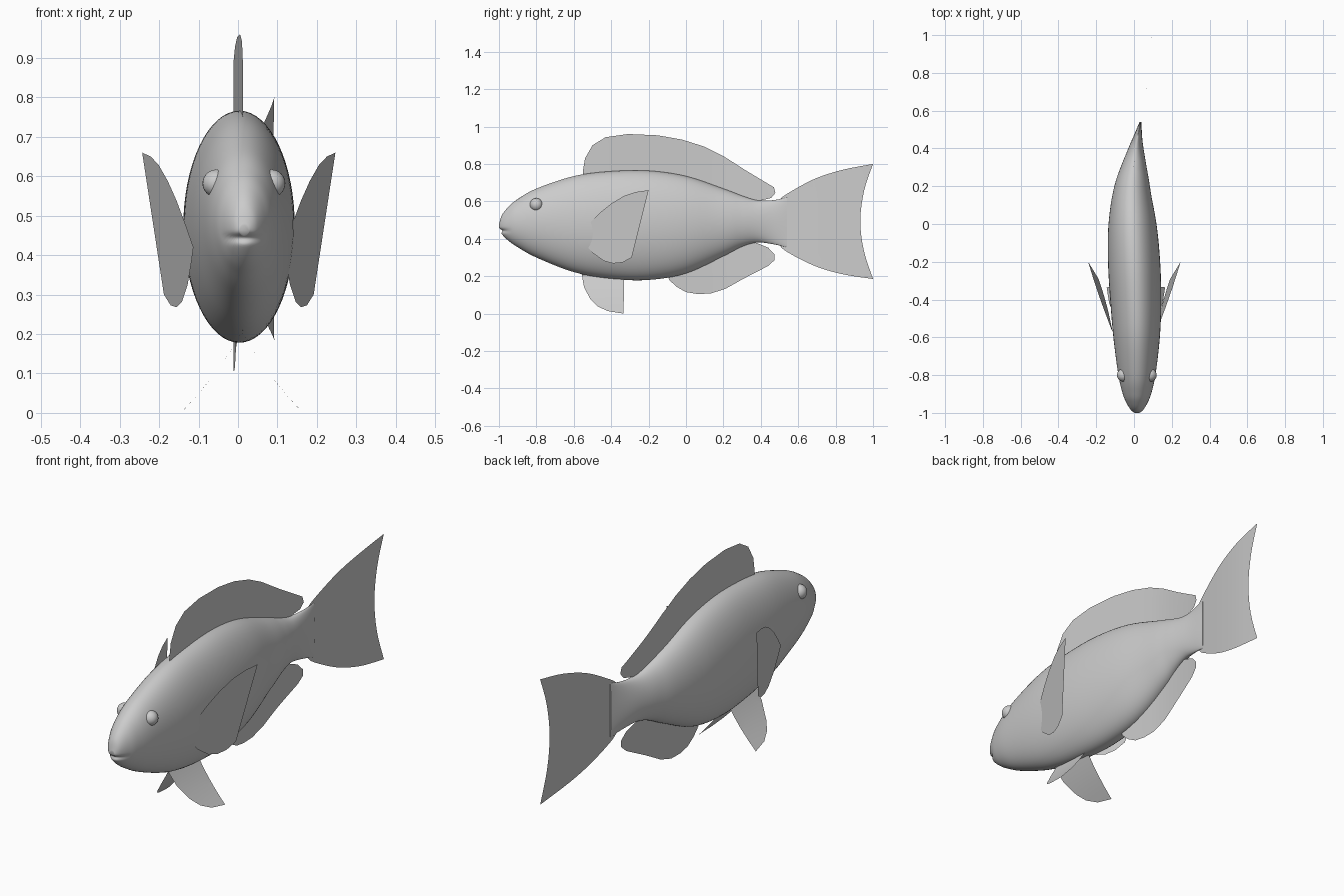
import bpy, bmesh, math
from mathutils import Vector

if "Cube" in bpy.data.objects:
    bpy.data.objects.remove(bpy.data.objects["Cube"])

# body stations: y, top z, bottom z, half width
STATIONS = [(-1.0, .475, .450, .012), (-.985, .525, .425, .032), (-.95, .570, .390, .054),
            (-.9, .612, .355, .075), (-.8, .668, .300, .098), (-.6, .735, .222, .123),
            (-.4, .761, .186, .135), (-.2, .764, .180, .138), (0, .735, .215, .127),
            (.2, .668, .307, .094), (.3, .630, .358, .069), (.38, .606, .380, .046),
            (.46, .606, .372, .024), (.54, .620, .355, .005)]
# sideways swimming bend of the spine: y, x
SPINE = [(-1, .016), (-.5, .012), (0, -.008), (.2, -.010), (.4, .010),
         (.54, .034), (.7, .062), (.85, .082), (1, .092)]


def catmull(pts, steps):
    out, n = [], len(pts)
    for i in range(n - 1):
        p0, p1, p2, p3 = [Vector(pts[min(max(j, 0), n - 1)]) for j in range(i - 1, i + 3)]
        for s in range(steps):
            t = s / steps
            out.append(.5 * (2 * p1 + (p2 - p0) * t + (2 * p0 - 5 * p1 + 4 * p2 - p3) * t * t
                             + (3 * p1 - p0 - 3 * p2 + p3) * t ** 3))
    return out + [Vector(pts[-1])]


SPINE_FINE = catmull(SPINE, 10)


def spine_x(y):
    for a, b in zip(SPINE_FINE, SPINE_FINE[1:]):
        if y <= b[0]:
            return a[1] + (b[1] - a[1]) * (y - a[0]) / (b[0] - a[0])
    return SPINE_FINE[-1][1]


def finish(name, bm, angle=40):
    mesh = bpy.data.meshes.new(name)
    bm.to_mesh(mesh)
    bm.free()
    obj = bpy.data.objects.new(name, mesh)
    bpy.context.collection.objects.link(obj)
    bpy.ops.object.select_all(action='DESELECT')
    obj.select_set(True)
    bpy.context.view_layer.objects.active = obj
    bpy.ops.object.shade_smooth_by_angle(angle=math.radians(angle))
    return obj


# Body: lofted oval rings along the spine, with a mouth groove
def body():
    bm = bmesh.new()
    rings, seg = [], 64
    for y, top, bot, w in catmull(STATIONS, 6):
        ring = []
        for k in range(seg):
            a = 2 * math.pi * k / seg
            x = w * math.cos(a)
            z = (top + bot) / 2 + (top - bot) / 2 * math.sin(a)
            dent = 0
            if y < -.93:
                dent = .016 * math.exp(-((z - .443) / .010) ** 2) * (-.93 - y) / .07
            ring.append(bm.verts.new((spine_x(y) + x, y + dent, z)))
        rings.append(ring)
    for r, q in zip(rings, rings[1:]):
        for k in range(seg):
            j = (k + 1) % seg
            bm.faces.new((r[k], r[j], q[j], q[k]))
    bm.faces.new(rings[0])
    bm.faces.new(rings[-1])
    bmesh.ops.recalc_face_normals(bm, faces=bm.faces)
    finish("body", bm, 60)


# Fin: thin sheet from a side outline (y, z), sliced and bent by x(y, z)
def fin(name, outline, bend):
    bm = bmesh.new()
    bm.faces.new([bm.verts.new((0, y, z)) for y, z in outline])
    for axis in (1, 2):
        vals = [p[axis - 1] for p in outline]
        lo, hi = min(vals), max(vals)
        n = max(3, int((hi - lo) / .045))
        normal = (0, 1, 0) if axis == 1 else (0, 0, 1)
        for i in range(1, n):
            c = lo + (hi - lo) * (i + .013) / n
            bmesh.ops.bisect_plane(bm, geom=bm.verts[:] + bm.edges[:] + bm.faces[:],
                                   plane_co=[c * v for v in normal], plane_no=normal)
    bmesh.ops.triangulate(bm, faces=bm.faces)
    for v in bm.verts:
        v.co.x = bend(v.co.y, v.co.z)
    finish(name, bm)


def on_spine(y, z):
    return spine_x(y)


body()

# Fins along the centre line
fin("dorsal_fin", [(-.55, .70), (-.55, .77), (-.54, .83), (-.50, .90), (-.43, .943), (-.31, .96),
                   (-.15, .953), (-.02, .93), (.10, .892), (.20, .842), (.32, .765), (.47, .675),
                   (.478, .645), (.455, .618), (.40, .605), (.34, .59), (.2, .62), (0, .69),
                   (-.2, .72), (-.4, .72)], on_spine)
fin("anal_fin", [(-.11, .24), (-.09, .18), (-.05, .143), (.0, .115), (.06, .105), (.13, .107),
                 (.21, .132), (.31, .188), (.44, .255), (.472, .285), (.472, .318), (.44, .352),
                 (.39, .373), (.34, .39), (.2, .34), (.0, .26)], on_spine)
upper = catmull([(.50, .61), (.54, .64), (.68, .717), (.83, .767), (1, .80)], 4)
rear = catmull([(1, .80), (.953, .66), (.932, .50), (.95, .34), (1, .185)], 4)
lower = catmull([(1, .185), (.83, .212), (.68, .258), (.54, .33), (.50, .365)], 4)
fin("tail_fin", [tuple(p) for p in upper + rear[1:] + lower[1:]], on_spine)

# Paired fins and eyes, mirrored left and right
PECTORAL = [(-.575, .42), (-.52, .48), (-.46, .54), (-.40, .588), (-.33, .63), (-.27, .65),
            (-.20, .66), (-.245, .48), (-.29, .30), (-.34, .273), (-.39, .268), (-.44, .282),
            (-.50, .325), (-.55, .385)]
PELVIC = [(-.56, .225), (-.545, .14), (-.51, .075), (-.475, .04), (-.42, .014), (-.335, 0),
          (-.332, .09), (-.33, .20), (-.44, .205)]
for side, s in (("right", 1), ("left", -1)):
    fin(side + "_pectoral_fin", PECTORAL,
        lambda y, z: .002 + s * (.115 + .296 * (y + .575) + .079 * (z - .42)))
    fin(side + "_pelvic_fin", PELVIC,
        lambda y, z: .01 + s * (.55 * (.205 - z) + (.205 - z) ** 2))
    eye = bmesh.new()
    bmesh.ops.create_uvsphere(eye, u_segments=24, v_segments=16, radius=.035)
    bmesh.ops.translate(eye, verts=eye.verts, vec=(.015 + s * .07, -.80, .582))
    finish(side + "_eye", eye)
